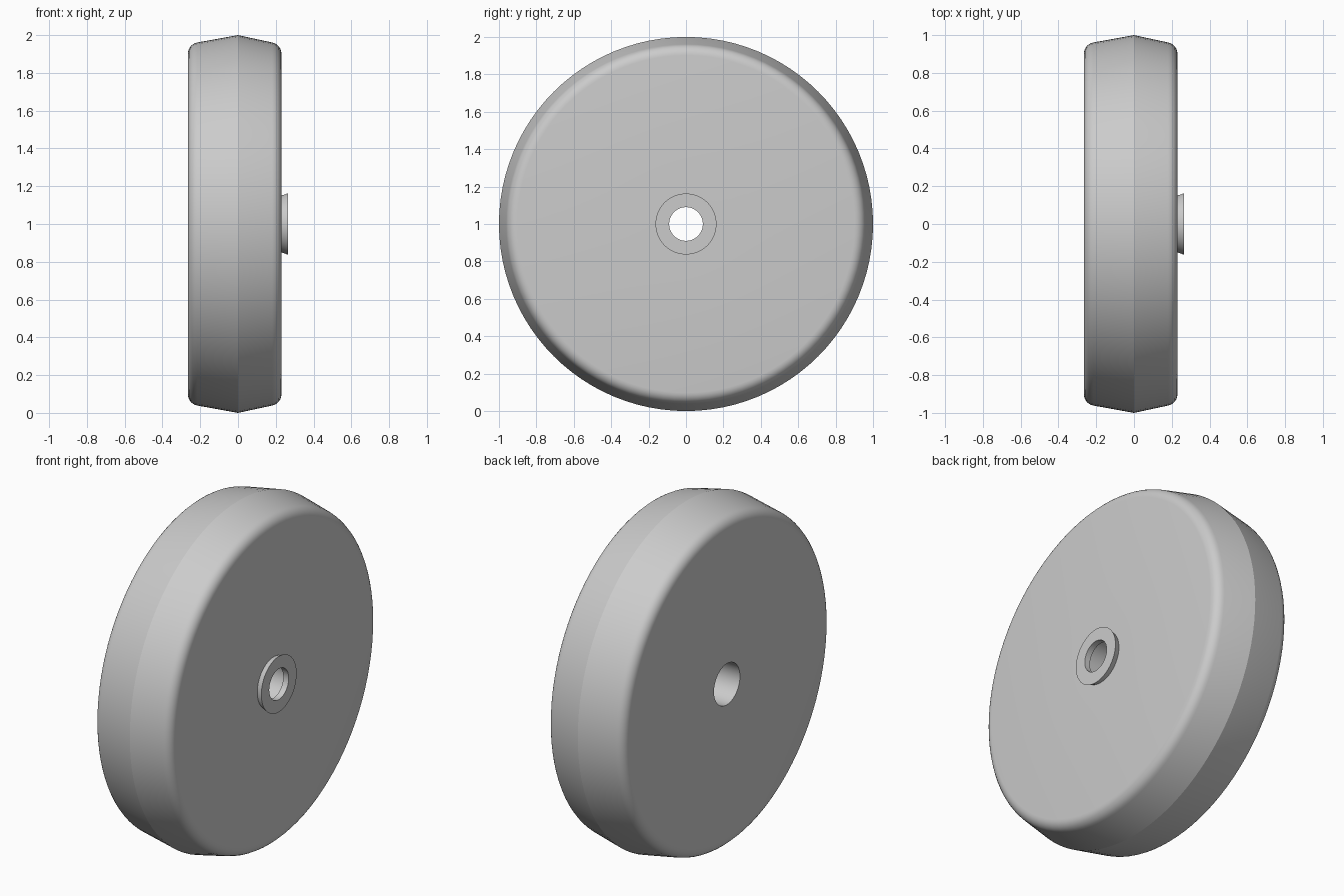
import bpy, bmesh, math
from mathutils import Matrix, Vector

cube = bpy.data.objects.get("Cube")
if cube:
    bpy.data.objects.remove(cube, do_unlink=True)

SEGMENTS = 96
AXLE = Vector((0, 0, 1))

grey = bpy.data.materials.new("plain grey")
grey.use_nodes = True
colour = (0.6, 0.6, 0.6, 1)
grey.diffuse_color = colour
grey.node_tree.nodes["Principled BSDF"].inputs["Base Color"].default_value = colour


def lathe(name, profile, angle):
    """Spin a closed (x, radius) profile around the axle."""
    bm = bmesh.new()
    verts = [bm.verts.new((x, 0, 1 + r)) for x, r in profile]
    edges = [bm.edges.new((verts[i - 1], verts[i])) for i in range(len(verts))]
    bmesh.ops.spin(bm, geom=verts + edges, cent=AXLE, axis=(1, 0, 0),
                   angle=math.tau, steps=SEGMENTS, use_merge=True)
    bmesh.ops.remove_doubles(bm, verts=bm.verts, dist=1e-5)
    bmesh.ops.recalc_face_normals(bm, faces=bm.faces)
    mesh = bpy.data.meshes.new(name)
    bm.to_mesh(mesh)
    bm.free()
    mesh.materials.append(grey)
    obj = bpy.data.objects.new(name, mesh)
    bpy.context.collection.objects.link(obj)
    bpy.ops.object.select_all(action="DESELECT")
    obj.select_set(True)
    bpy.context.view_layer.objects.active = obj
    bpy.ops.object.shade_smooth_by_angle(angle=math.radians(angle))
    return obj


def shoulder(face_x, side, radius=0.06, top=0.962, steps=6):
    """Rounded corner from the side face up to the tread."""
    cx, cr = face_x - side * radius, top - radius
    turn = math.radians(80)
    return [(cx + side * radius * math.cos(turn * i / steps),
             cr + radius * math.sin(turn * i / steps)) for i in range(steps + 1)]


# Wheel: wide bore, flat sides, rounded shoulders and a crowned tread
left, right = shoulder(-0.265, -1), shoulder(0.23, 1)
lathe("wheel", [(-0.265, 0.12)] + left + [(0, 1.0)] + right[::-1] + [(0.23, 0.12)], 19)

# Flared washer around the axle hole
lathe("hub_washer", [(0.23, 0.09), (0.23, 0.15), (0.265, 0.163), (0.265, 0.09)], 30)
